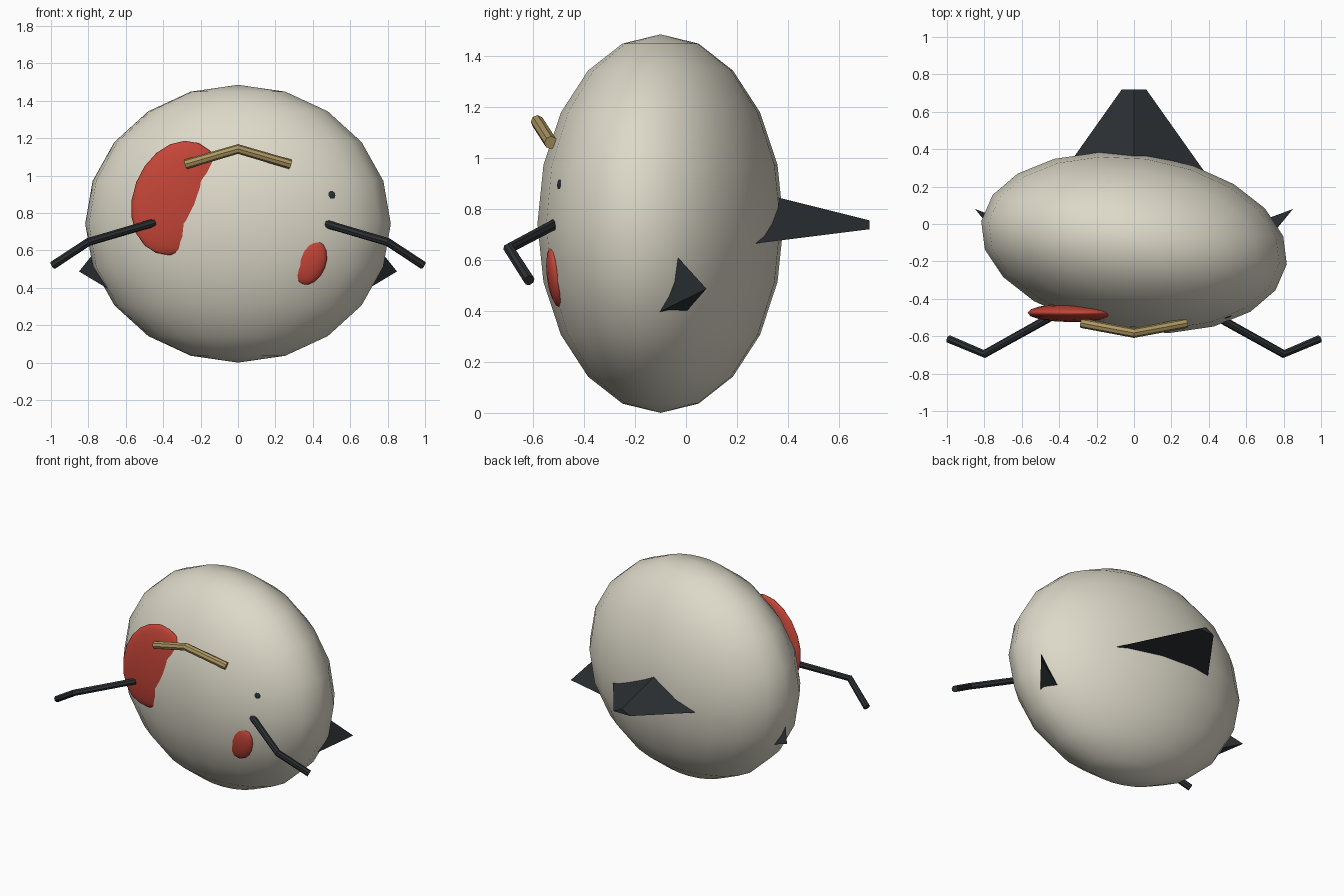
import bpy, bmesh
from math import radians, sin, cos
from mathutils import Vector

if "Cube" in bpy.data.objects:
    bpy.data.objects.remove(bpy.data.objects["Cube"])


def material(name, color):
    m = bpy.data.materials.new(name)
    m.diffuse_color = (*color, 1)
    m.use_nodes = True
    m.node_tree.nodes["Principled BSDF"].inputs["Base Color"].default_value = m.diffuse_color
    return m


CREAM = material("cream", (0.72, 0.69, 0.58))
DARK = material("dark", (0.025, 0.03, 0.033))
RED = material("red", (0.56, 0.06, 0.04))
GOLD = material("gold", (0.42, 0.31, 0.12))


def blob(name, loc, radii, rot, mat, seg, rings):
    """Smooth squashed sphere."""
    bpy.ops.mesh.primitive_uv_sphere_add(segments=seg, ring_count=rings, location=loc,
                                         rotation=[radians(a) for a in rot])
    o = bpy.context.object
    o.name = name
    o.scale = radii
    o.data.materials.append(mat)
    bpy.ops.object.shade_smooth()
    return o


def rod(name, pts, radius, mat):
    """Round bar with mitred bends."""
    c = bpy.data.curves.new(name, 'CURVE')
    c.dimensions = '3D'
    c.bevel_depth = radius
    c.bevel_resolution = 2
    c.use_fill_caps = True
    s = c.splines.new('POLY')
    s.points.add(len(pts) - 1)
    for p, co in zip(s.points, pts):
        p.co = (*co, 1)
    s.use_smooth = False
    c.materials.append(mat)
    o = bpy.data.objects.new(name, c)
    bpy.context.collection.objects.link(o)


def hull(name, pts, mat):
    """Flat-faced convex solid around a few points."""
    bm = bmesh.new()
    for p in pts:
        bm.verts.new(p)
    bmesh.ops.convex_hull(bm, input=bm.verts)
    bmesh.ops.recalc_face_normals(bm, faces=bm.faces)
    me = bpy.data.meshes.new(name)
    bm.to_mesh(me)
    bm.free()
    me.materials.append(mat)
    o = bpy.data.objects.new(name, me)
    bpy.context.collection.objects.link(o)


# Body, turned slightly about the vertical
blob("body", (0, -0.1, 0.7425), (0.825, 0.475, 0.7425), (0, 0, -8), CREAM, 20, 10)

# Coloured patches and eye
blob("large_patch", (-0.325, -0.475, 0.88), (0.235, 0.05, 0.315), (0, 21, 0), RED, 16, 10)
blob("small_patch", (0.385, -0.512, 0.535), (0.085, 0.034, 0.125), (8, 21, 4), RED, 12, 8)
blob("eye", (0.49, -0.486, 0.892), (0.037, 0.02, 0.034), (0, 0, 10), DARK, 8, 6)

# Brow bar
rod("brow", [(-0.28, -0.53, 1.06), (0, -0.583, 1.142), (0.28, -0.53, 1.06)], 0.026, GOLD)

# Tail: flattened three-sided cone, wide end buried in the body
tail = []
for y, r in ((0.2, 0.153), (0.72, 0.023)):
    for a in (90, 210, 330):
        tail.append((3.27 * r * cos(radians(a)), y, 0.732 + r * sin(radians(a))))
hull("tail", tail, DARK)

# Arms and side fins, mirrored left and right
tip = Vector((0.85, 0.08, 0.487))
roots = [Vector(p) for p in ((0.78, 0.0, 0.575), (0.73, -0.065, 0.415), (0.715, 0.03, 0.43))]
fin = [tip] + [tip + 1.5 * (p - tip) for p in roots]
arm = [(0.45, -0.5, 0.748), (0.8, -0.695, 0.645), (0.99, -0.615, 0.52)]
for side, s in (("right", 1), ("left", -1)):
    rod(side + "_arm", [(s * x, y, z) for x, y, z in arm], 0.022, DARK)
    hull(side + "_fin", [(s * p.x, p.y, p.z) for p in fin], DARK)
